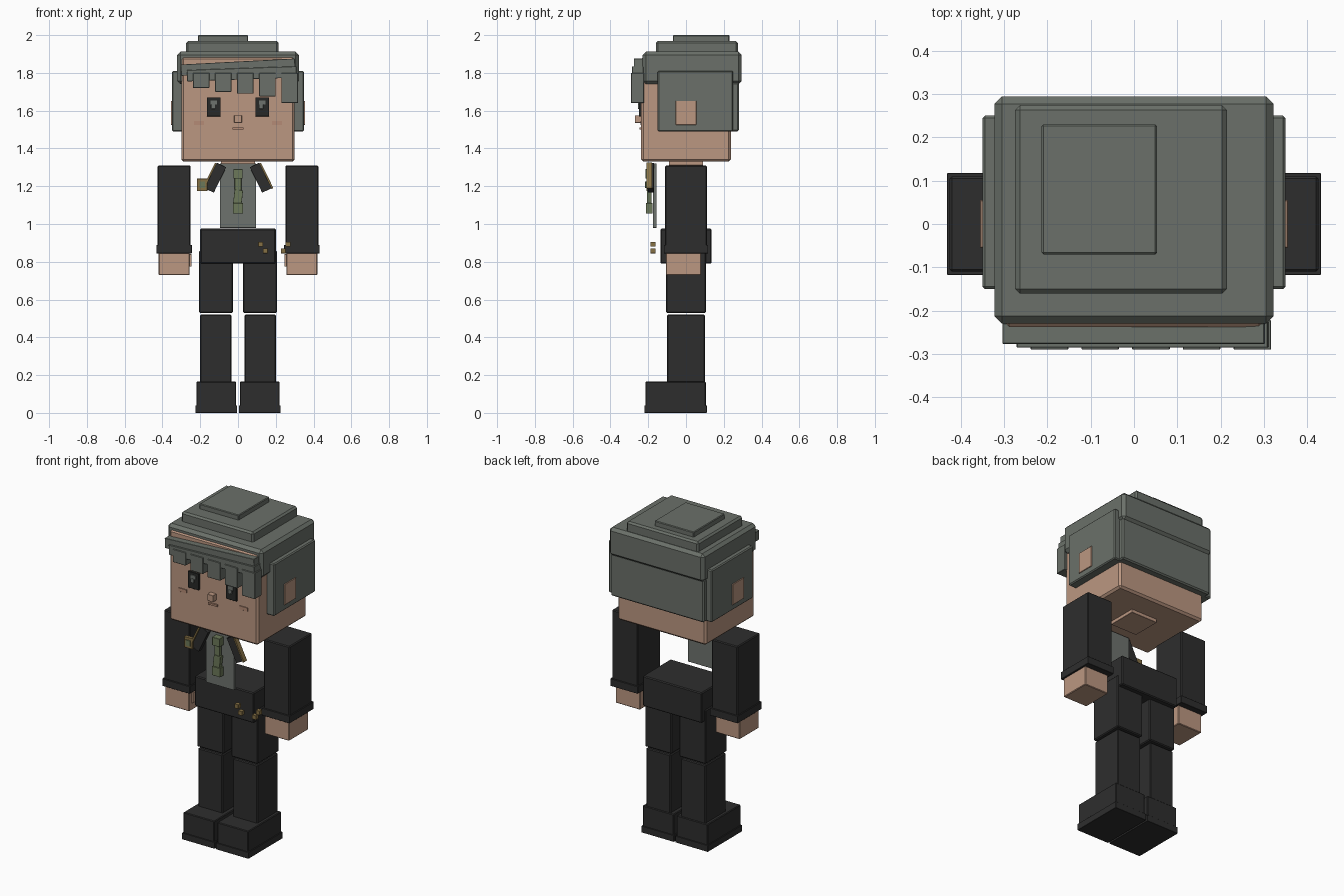
import bpy
import math
from mathutils import Matrix

default_cube = bpy.data.objects.get("Cube")
if default_cube:
    bpy.data.objects.remove(default_cube, do_unlink=True)


def material(name, red, green, blue):
    mat = bpy.data.materials.new(name)
    mat.use_nodes = True
    colour = (red, green, blue, 1)
    mat.diffuse_color = colour
    mat.node_tree.nodes["Principled BSDF"].inputs["Base Color"].default_value = colour
    return mat


skin = material("skin", red=.5, green=.31, blue=.22)
blush = material("blush", red=.46, green=.26, blue=.18)
hair = material("grey hair", red=.145, green=.163, blue=.142)
black = material("black cloth", red=.027, green=.027, blue=.027)
eye_dark = material("dark eye", red=.02, green=.022, blue=.02)
shirt = material("grey shirt", red=.155, green=.17, blue=.155)
tie_green = material("green tie", red=.15, green=.19, blue=.1)
gold = material("gold", red=.24, green=.165, blue=.06)


def box(name, mat, width, depth, bottom, top, x=0, y=0, tilt=0, soften=.03):
    """Block with softened edges, tilted in degrees about the depth axis."""
    height = top - bottom
    bpy.ops.mesh.primitive_cube_add(size=1, location=(x, y, bottom + height / 2))
    block = bpy.context.object
    block.name = name
    block.data.transform(Matrix.Diagonal((width, depth, height, 1)))
    block.rotation_euler.y = math.radians(tilt)
    block.data.materials.append(mat)
    bevel = block.modifiers.new("soft edge", "BEVEL")
    bevel.width = soften * min(width, depth, height)
    bevel.segments = 1


def pair(name, mat, x, tilt=0, **sizes):
    """The same block on the left and mirrored on the right."""
    box("left_" + name, mat, x=x, tilt=tilt, **sizes)
    box("right_" + name, mat, x=-x, tilt=-tilt, **sizes)


# Legs and shoes
pair("sole", black, x=.115, y=-.055, width=.22, depth=.33, bottom=0, top=.04)
pair("shoe", black, x=.115, y=-.055, width=.21, depth=.32, bottom=.03, top=.165)
pair("lower_leg", black, x=.118, width=.165, depth=.2, bottom=.16, top=.52)
pair("upper_leg", black, x=.116, width=.18, depth=.21, bottom=.53, top=.86)
box("hips", black, width=.4, depth=.27, bottom=.79, top=.975)

# Arms and hands
arm_x = .338
pair("sleeve", black, x=arm_x, width=.175, depth=.22, bottom=.85, top=1.31)
pair("cuff", black, x=arm_x, width=.187, depth=.235, bottom=.845, top=.89)
pair("hand", skin, x=arm_x, y=-.013, width=.165, depth=.187, bottom=.73, top=.85)
pair("thumb", skin, x=.26, y=-.06, width=.03, depth=.05, bottom=.775, top=.84)

# Neck, shirt front and tie
box("neck", skin, width=.18, depth=.18, bottom=1.31, top=1.35)
box("shirt_front", shirt, y=-.165, width=.19, depth=.02, bottom=.98, top=1.32)
tie_y = -.195
box("tie_knot", tie_green, y=tie_y, width=.05, depth=.04, bottom=1.24, top=1.29)
box("tie_upper", tie_green, y=tie_y, width=.035, depth=.02, bottom=1.17, top=1.25)
box("tie_middle", tie_green, y=tie_y, width=.045, depth=.025, bottom=1.1, top=1.18, tilt=6)
box("tie_tip", tie_green, y=tie_y, width=.055, depth=.035, bottom=1.055, top=1.11)

# Lapels, badge and loose buttons
lapel_tilt = -26
pair("lapel", black, x=.12, y=-.185, tilt=lapel_tilt, width=.055, depth=.03, bottom=1.17, top=1.32)
pair("lapel_trim", gold, x=.15, y=tie_y, tilt=lapel_tilt, width=.01, depth=.03, bottom=1.18, top=1.33)
box("badge", gold, x=-.19, y=-.2, width=.055, depth=.02, bottom=1.175, top=1.24)
box("badge_centre", tie_green, x=-.19, y=-.21, width=.03, depth=.012, bottom=1.19, top=1.225)
button = .026
for row, height, offsets in (("upper", .88, (.12, .265)), ("lower", .845, (.145, .24))):
    for column, x in zip(("inner", "outer"), offsets):
        box(f"{row}_{column}_button", gold, x=x, y=-.175, width=button, depth=button,
            bottom=height, top=height + button)

# Head and ears
box("head", skin, width=.6, depth=.475, bottom=1.33, top=1.885, soften=.025)
pair("ear", skin, x=.33, width=.05, depth=.11, bottom=1.525, top=1.652)

# Face pieces, all standing a little proud of the head
face = -.235
pair("eye", eye_dark, x=.128, y=face, width=.072, depth=.03, bottom=1.57, top=1.67)
for side, x in (("left", .128), ("right", -.128)):
    box(side + "_eye_glint", shirt, x=x, y=face, width=.034, depth=.038, bottom=1.632, top=1.655)
    box(side + "_eye_spark", shirt, x=x - .004, y=face, width=.02, depth=.038, bottom=1.61, top=1.632)
pair("cheek", blush, x=.207, y=face, width=.054, depth=.014, bottom=1.525, top=1.546)
box("nose", skin, y=face, width=.04, depth=.07, bottom=1.535, top=1.575)
box("mouth", blush, y=face, width=.06, depth=.024, bottom=1.5, top=1.512)

# Stepped hair cap, back and sides
box("hair_cap", hair, y=.032, width=.644, depth=.524, bottom=1.74, top=1.912, soften=.1)
box("hair_step", hair, x=-.03, y=.057, width=.488, depth=.434, bottom=1.9, top=1.97, soften=.15)
box("hair_crown", hair, x=-.08, y=.08, width=.266, depth=.3, bottom=1.96, top=2, soften=.1)
box("hair_back", hair, y=.11, width=.63, depth=.34, bottom=1.49, top=1.75)
pair("hair_side", hair, x=.32, y=.05, width=.06, depth=.4, bottom=1.49, top=1.81, soften=.1)

# Fringe: two slanted bars with hanging tufts
box("fringe_bar", hair, y=-.253, width=.605, depth=.047, bottom=1.8, top=1.86, tilt=-3)
box("fringe_lower_bar", hair, x=.02, y=-.255, width=.58, depth=.06, bottom=1.765, top=1.825, tilt=-2)
for index, tip in enumerate((1.72, 1.7, 1.69, 1.675, 1.64)):
    box(f"fringe_tuft_{index + 1}", hair, x=.117 * index - .195, y=-.256,
        width=.087, depth=.068, bottom=tip, top=1.8)
